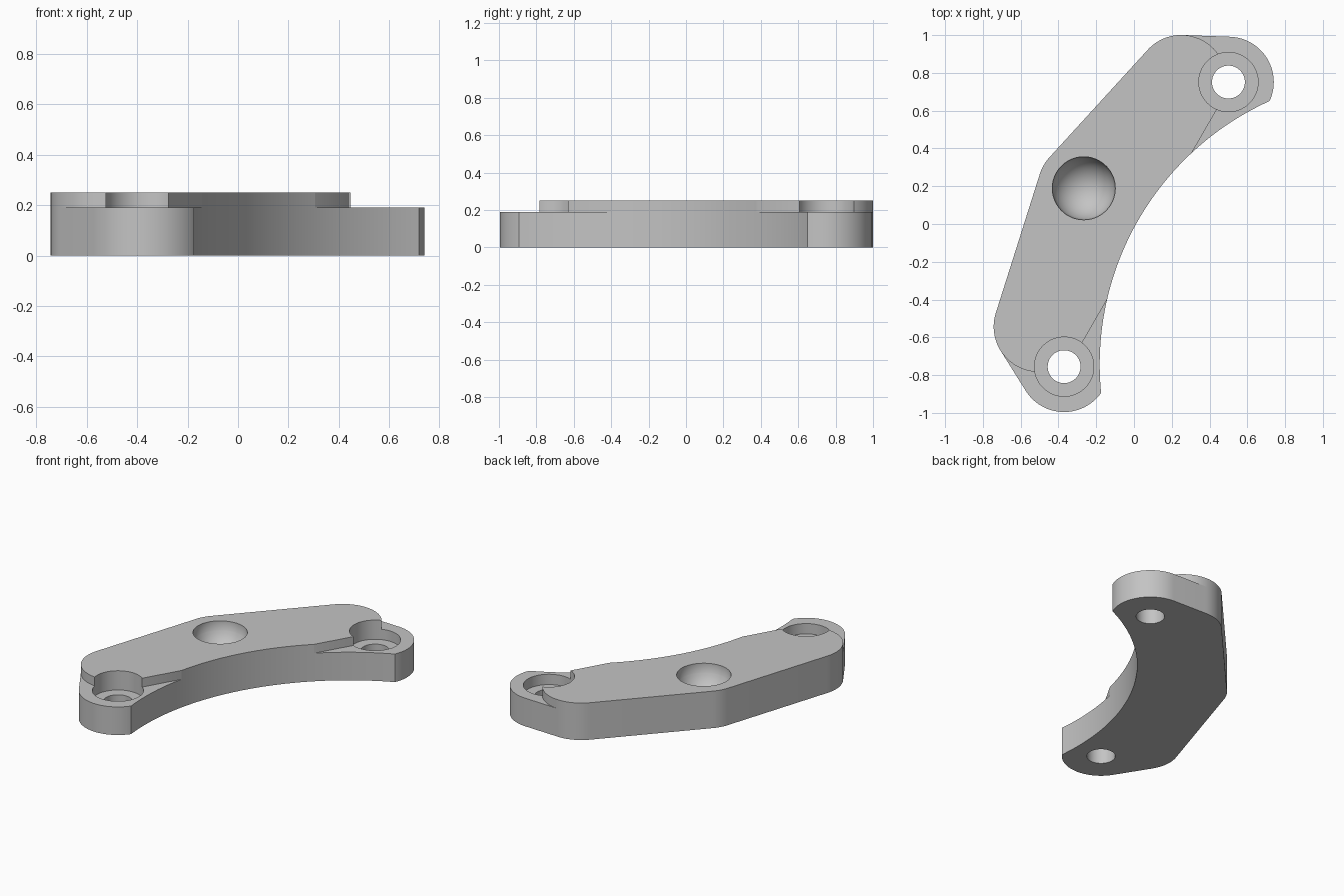
import bpy
import bmesh
import math
from mathutils import Matrix, Vector
from mathutils.geometry import convex_hull_2d

if "Cube" in bpy.data.objects:
    bpy.data.objects.remove(bpy.data.objects["Cube"], do_unlink=True)

# Main sizes; the bracket is drawn lengthwise along x, then turned into place
EAR_X = 0.87
CORNER = (0.753, 0.221)
PEAK = (0, 0.387)
ROUND = 0.24
STEP_Z, TOP_Z, BORE_Z = 0.19, 0.25, 0.12
PLACE = Matrix.Translation((0.065, -0.002, 0)) @ Matrix.Rotation(math.radians(60), 4, "Z")

grey = bpy.data.materials.new("light_grey")
grey.use_nodes = True
colour = (0.55, 0.55, 0.55, 1)
grey.diffuse_color = colour
grey.node_tree.nodes["Principled BSDF"].inputs["Base Color"].default_value = colour


def finish(bm, name):
    bm.transform(PLACE)
    bmesh.ops.recalc_face_normals(bm, faces=bm.faces[:])
    mesh = bpy.data.meshes.new(name)
    bm.to_mesh(mesh)
    bm.free()
    mesh.materials.append(grey)
    obj = bpy.data.objects.new(name, mesh)
    bpy.context.collection.objects.link(obj)
    return obj


def rounded_plate(name, centres, z0, z1):
    """Extruded outline wrapped around equal circles."""
    pts = []
    for cx, cy in centres:
        for i in range(96):
            a = math.tau * i / 96
            pts.append(Vector((cx + ROUND * math.cos(a), cy + ROUND * math.sin(a))))
    bm = bmesh.new()
    verts = [bm.verts.new((pts[i].x, pts[i].y, z0)) for i in convex_hull_2d(pts)]
    bmesh.ops.remove_doubles(bm, verts=verts, dist=0.0005)
    face = bm.faces.new([v for v in verts if v.is_valid])
    extruded = bmesh.ops.extrude_face_region(bm, geom=[face])["geom"]
    top = [g for g in extruded if isinstance(g, bmesh.types.BMVert)]
    bmesh.ops.translate(bm, verts=top, vec=(0, 0, z1 - z0))
    return finish(bm, name)


def cylinder(name, x, y, radius, z0, z1, sides):
    bm = bmesh.new()
    bmesh.ops.create_cone(bm, cap_ends=True, segments=sides, radius1=radius, radius2=radius,
                          depth=z1 - z0, matrix=Matrix.Translation((x, y, (z0 + z1) / 2)))
    return finish(bm, name)


# Two stacked layers: the full plate with ears, and the raised body
corners = [CORNER, (-CORNER[0], CORNER[1])]
base = rounded_plate("base_plate", [(EAR_X, 0), (-EAR_X, 0), PEAK] + corners, 0, STEP_Z)
raised = rounded_plate("raised_body", [PEAK] + corners, STEP_Z, TOP_Z)

# Cutters: concave inner edge, screw holes with counterbores, round dimple
cutters = [cylinder("inner_arc_cutter", 0, -1.482, 1.53, -0.5, 0.5, 360)]
for side in (-1, 1):
    cutters.append(cylinder("counterbore_cutter", side * EAR_X, 0, 0.157, BORE_Z, 0.5, 64))
    cutters.append(cylinder("hole_cutter", side * EAR_X, 0, 0.087, -0.5, 0.5, 64))
ball = bmesh.new()
bmesh.ops.create_uvsphere(ball, u_segments=64, v_segments=31, radius=0.167,
                          matrix=Matrix.Translation((0, PEAK[1] - 0.005, TOP_Z)))
cutters.append(finish(ball, "dimple_cutter"))

for part in (base, raised):
    bpy.ops.object.select_all(action="DESELECT")
    bpy.context.view_layer.objects.active = part
    part.select_set(True)
    for cutter in cutters:
        mod = part.modifiers.new("cut", "BOOLEAN")
        mod.operation = "DIFFERENCE"
        mod.solver = "EXACT"
        mod.object = cutter
        bpy.ops.object.modifier_apply(modifier=mod.name)
    bpy.ops.object.shade_smooth_by_angle(angle=math.radians(30))

for cutter in cutters:
    bpy.data.objects.remove(cutter, do_unlink=True)
